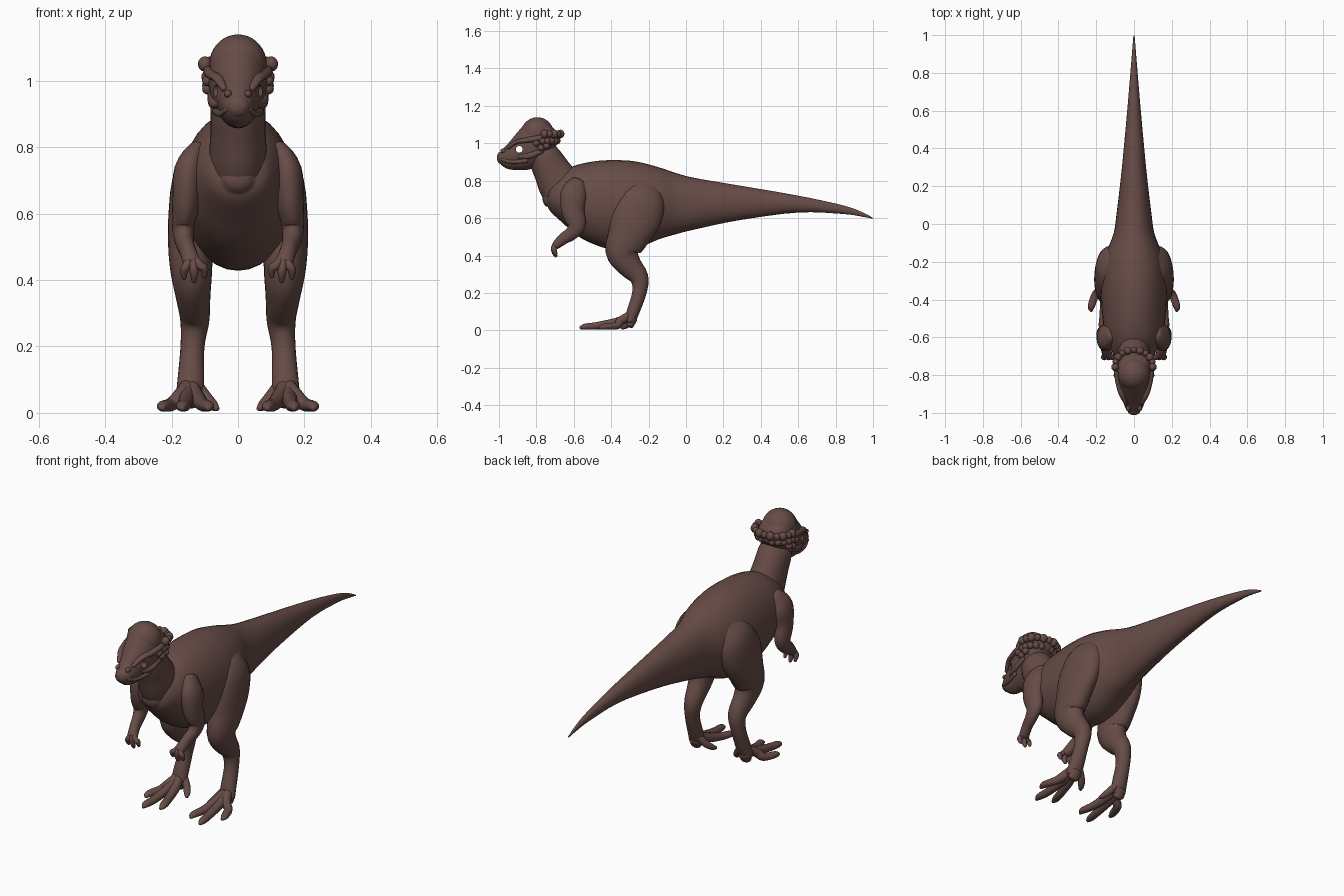
import bpy
import bmesh
import math
from mathutils import Vector, Matrix

default_cube = bpy.data.objects.get("Cube")
if default_cube:
    bpy.data.objects.remove(default_cube, do_unlink=True)

skin = bpy.data.materials.new("brown skin")
skin.use_nodes = True
skin_colour = (0.135, 0.072, 0.062, 1)
skin.diffuse_color = skin_colour
skin.node_tree.nodes["Principled BSDF"].inputs["Base Color"].default_value = skin_colour


def make_object(name, bm):
    """Turn a bmesh into a linked object with the skin material."""
    bmesh.ops.recalc_face_normals(bm, faces=bm.faces[:])
    mesh = bpy.data.meshes.new(name)
    bm.to_mesh(mesh)
    bm.free()
    mesh.materials.append(skin)
    obj = bpy.data.objects.new(name, mesh)
    bpy.context.collection.objects.link(obj)
    return obj


def smooth(obj):
    bpy.ops.object.select_all(action="DESELECT")
    obj.select_set(True)
    bpy.context.view_layer.objects.active = obj
    bpy.ops.object.shade_smooth_by_angle(angle=math.radians(50))


def interpolate(rows, steps):
    """Catmull-Rom curve through rows of numbers."""
    last = len(rows) - 1
    result = []
    for i in range(last):
        quad = [rows[max(i - 1, 0)], rows[i], rows[i + 1], rows[min(i + 2, last)]]
        for k in range(steps):
            t = k / steps
            result.append([
                b + t * ((c - a) + t * ((2 * a - 5 * b + 4 * c - d) + t * (3 * b - a - 3 * c + d))) / 2
                for a, b, c, d in zip(*quad)])
    result.append(list(rows[-1]))
    return result


def add_tube(bm, rows, sides=20, steps=4, upright=False, side=1):
    """Rounded tube through rows of x, y, z, half width, half depth."""
    path = interpolate(rows, steps)
    centres = [Vector((side * p[0], p[1], p[2])) for p in path]
    frames = []
    for i, p in enumerate(path):
        tangent = centres[min(i + 1, len(path) - 1)] - centres[max(i - 1, 0)]
        tangent = Vector((0, 1, 0)) if upright else tangent.normalized()
        across = Vector((1, 0, 0))
        across = (across - tangent * across.dot(tangent)).normalized()
        frames.append((centres[i], across, tangent.cross(across), max(p[3], 0.002), max(p[4], 0.002), tangent))

    # Dome-shaped ends
    def cap(frame, sign):
        c, u, v, w, h, t = frame
        reach = min(w, h) * 0.6 * sign
        return [(c + t * reach * math.sin(a), u, v, w * math.cos(a), h * math.cos(a), t)
                for a in (math.radians(d) for d in (30, 60, 80))]

    frames = cap(frames[0], -1)[::-1] + frames + cap(frames[-1], 1)
    rings = []
    for c, u, v, w, h, _ in frames:
        angles = [math.tau * k / sides for k in range(sides)]
        rings.append([bm.verts.new(c + u * w * math.cos(a) + v * h * math.sin(a)) for a in angles])
    for lower, upper in zip(rings, rings[1:]):
        for k in range(sides):
            n = (k + 1) % sides
            bm.faces.new((lower[k], lower[n], upper[n], upper[k]))
    bm.faces.new(rings[0])
    bm.faces.new(rings[-1])


def tube(name, *paths, **options):
    bm = bmesh.new()
    for rows in paths:
        add_tube(bm, rows, **options)
    obj = make_object(name, bm)
    smooth(obj)
    return obj


def blobs(name, items, detail=12):
    """One object made of ellipsoids given as centre and radii."""
    bm = bmesh.new()
    for centre, radii in items:
        matrix = Matrix.Translation(centre) @ Matrix.Diagonal((*radii, 1))
        bmesh.ops.create_uvsphere(bm, u_segments=detail * 2, v_segments=detail, radius=1, matrix=matrix)
    smooth(make_object(name, bm))


def profile(rows):
    """Rows of y, top, bottom, half width become upright tube rows."""
    return [(0, y, (top + low) / 2, w, (top - low) / 2) for y, top, low, w in rows]


# Torso and tail in one tapering form
tube("body_and_tail", profile([
    (-.74, .75, .66, .05), (-.72, .80, .63, .09), (-.66, .85, .575, .125),
    (-.58, .885, .505, .155), (-.48, .905, .455, .168), (-.38, .91, .43, .174),
    (-.27, .903, .435, .17), (-.15, .873, .485, .145), (-.05, .84, .515, .108),
    (.05, .814, .54, .093), (.28, .775, .588, .066), (.6, .72, .63, .036),
    (.84, .668, .622, .016), (.94, .633, .608, .008), (.997, .603, .597, .003)]),
    sides=32, upright=True)

# Neck
tube("neck", [
    (0, -.60, .70, .10, .13), (0, -.67, .775, .088, .118), (0, -.715, .85, .083, .10),
    (0, -.755, .925, .082, .088), (0, -.77, .97, .07, .075)], sides=28)

# Head with open eye sockets
head = tube("head", profile([
    (-.992, .955, .89, .033), (-.98, .968, .878, .041), (-.95, 1.0, .862, .051),
    (-.9, 1.06, .857, .066), (-.85, 1.114, .858, .08), (-.8, 1.135, .875, .089),
    (-.75, 1.118, .92, .088), (-.71, 1.082, .965, .075), (-.69, 1.055, .995, .05)]),
    sides=32, upright=True)
cutter_mesh = bmesh.new()
bmesh.ops.create_cone(cutter_mesh, cap_ends=True, segments=16, radius1=.018, radius2=.018, depth=.4,
                      matrix=Matrix.Translation((0, -.892, .968)) @ Matrix.Rotation(math.pi / 2, 4, "Y"))
cutter = make_object("eye_cutter", cutter_mesh)
cutter.hide_render = True
sockets = head.modifiers.new("eye sockets", "BOOLEAN")
sockets.operation = "DIFFERENCE"
sockets.solver = "EXACT"
sockets.object = cutter
bpy.context.view_layer.objects.active = head
bpy.ops.object.modifier_apply(modifier=sockets.name)
bpy.data.objects.remove(cutter, do_unlink=True)
smooth(head)

# Thick skull dome
blobs("skull_dome", [((0, -.795, 1.05), (.086, .088, .089))], detail=18)

# Knobbly frill around the back of the skull
knobs = []
for step in range(-5, 6):
    a = math.radians(step * 19)
    big = .021 if step % 2 else .017
    knobs.append(((.1 * math.sin(a), -.75 + .083 * math.cos(a), 1.05), (big, big, big * 1.1)))
    if step % 5 != 0 or step:
        knobs.append(((.093 * math.sin(a), -.76 + .075 * math.cos(a), 1.012), (.018, .018, .018)))
for s in (1, -1):
    for y, z in ((-.8, 1.0), (-.775, .975), (-.745, .985)):
        knobs.append(((s * .09, y, z), (.018, .018, .017)))
    knobs.append(((s * .03, -.975, .96), (.012, .018, .012)))
blobs("skull_knobs", knobs, detail=8)

for s, label in ((1, "left"), (-1, "right")):
    # Brow, cheek and lip ridges
    tube(label + "_face_ridges",
         [(.042, -.95, .975, .01, .01), (.06, -.91, 1.006, .016, .011), (.075, -.86, 1.015, .018, .014),
          (.088, -.8, 1.025, .016, .016), (.09, -.75, 1.035, .012, .012)],
         [(.058, -.9, .93, .008, .01), (.077, -.84, .932, .012, .016), (.082, -.77, .96, .01, .014)],
         [(.034, -.985, .915, .006, .009), (.053, -.93, .9, .008, .01), (.07, -.85, .908, .008, .012)],
         sides=12, side=s)

    # Thigh, shin and raised ankle
    tube(label + "_leg", [
        (.09, -.19, .77, .04, .07), (.122, -.225, .70, .072, .12), (.14, -.27, .6, .069, .135),
        (.143, -.31, .5, .067, .11), (.14, -.34, .42, .062, .09), (.135, -.305, .35, .052, .068),
        (.13, -.25, .28, .044, .05), (.137, -.25, .2, .036, .038), (.142, -.283, .1, .04, .034),
        (.145, -.3, .05, .042, .028)], sides=24, side=s)

    # Three long toes, an inner toe and a heel pad
    toes = []
    for x, y in ((.226, -.46), (.168, -.565), (.09, -.53)):
        toes.append([(.145, -.285, .09, .022, .022), (.145 + (x - .145) * .35, -.35, .05, .024, .024),
                     (.145 + (x - .145) * .7, y + .09, .025, .021, .02),
                     (x, y + .025, .02, .019, .016), (x, y, .013, .008, .008)])
    toes.append([(.13, -.28, .09, .02, .02), (.095, -.3, .045, .018, .018),
                 (.075, -.325, .022, .016, .015), (.063, -.345, .013, .008, .008)])
    toes.append([(.145, -.285, .06, .035, .025), (.148, -.3, .028, .03, .022)])
    tube(label + "_foot", *toes, sides=14, side=s)

    # Shoulder, bent elbow and wrist
    tube(label + "_arm", [
        (.12, -.575, .79, .03, .045), (.148, -.6, .73, .044, .07), (.156, -.605, .64, .042, .062),
        (.165, -.585, .565, .034, .05), (.162, -.61, .52, .029, .037), (.152, -.655, .49, .025, .031),
        (.14, -.695, .455, .027, .023)], sides=20, side=s)

    # Three curled fingers
    tube(label + "_hand", *[
        [(.14, -.685, .475, .014, .014), (.14 + (x - .14) * .6, -.705, .445, .014, .015),
         (x, -.705, z + .025, .013, .014), (x, -.695, z, .007, .008)]
        for x, z in ((.102, .41), (.132, .395), (.162, .405))], sides=12, side=s)
